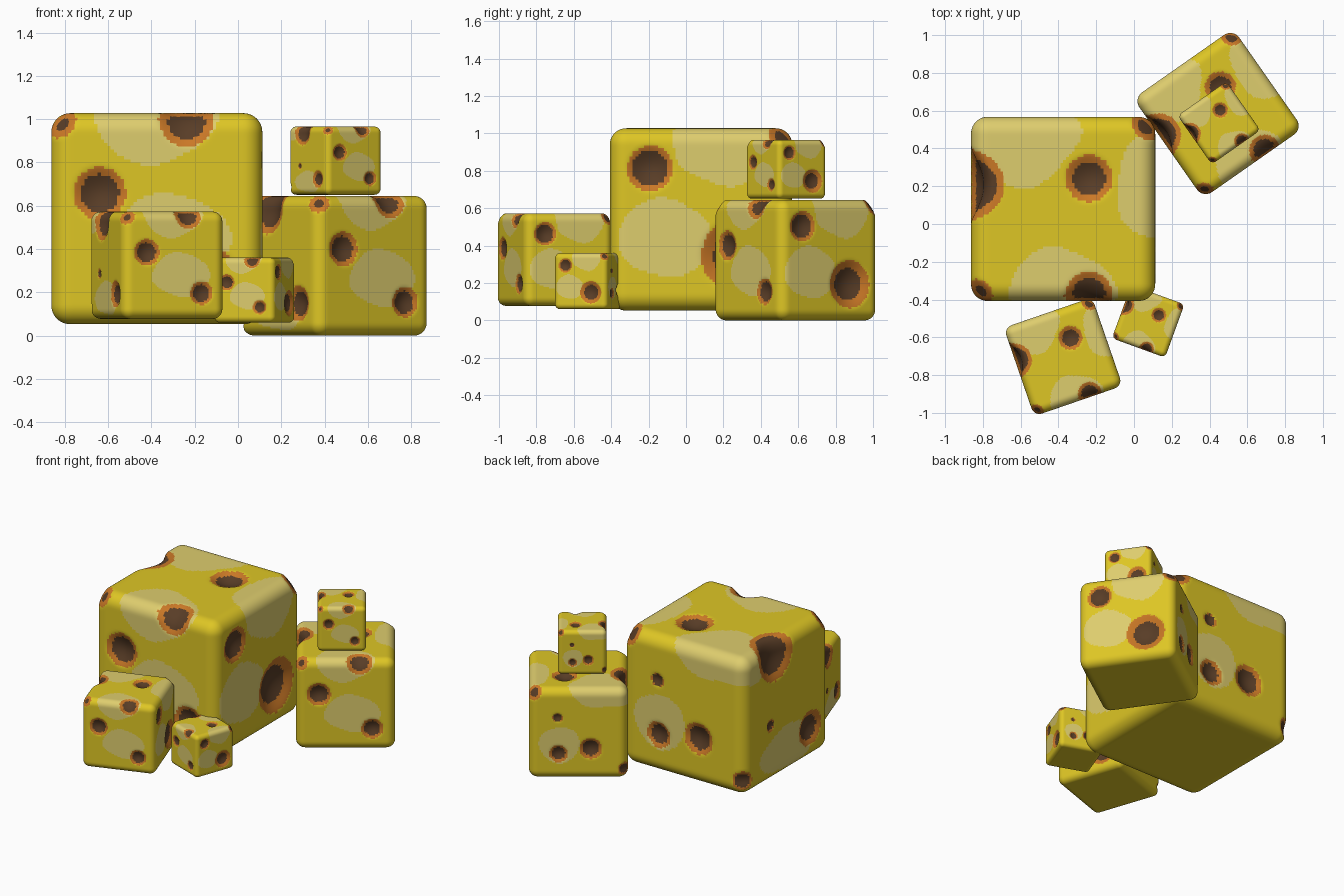
import bpy, bmesh, math
from mathutils import Vector

if "Cube" in bpy.data.objects:
    bpy.data.objects.remove(bpy.data.objects["Cube"])

N = 64          # grid cells per cube edge
ROUND = 0.09    # edge rounding of the unit block


def material(name, rgb):
    m = bpy.data.materials.new(name)
    m.diffuse_color = (*rgb, 1)
    m.use_nodes = True
    m.node_tree.nodes["Principled BSDF"].inputs["Base Color"].default_value = m.diffuse_color
    return m


MATS = [material("cheese yellow", (0.73, 0.565, 0.018)),
        material("pale cheese", (0.73, 0.61, 0.155)),
        material("orange rim", (0.60, 0.19, 0.02)),
        material("dark hole", (0.10, 0.047, 0.02))]


def rounded(p):
    """Move a point of the unit cube to the rounded cube; return point and normal."""
    k = 0.5 - ROUND
    inner = Vector([max(-k, min(k, c)) for c in p])
    n = (p - inner).normalized()
    return inner + n * ROUND, n


# Holes: centre on the unit block, rim radius, dark radius
HOLES = [
    ((0.14, 0.165, 0.5), 0.125, 0.087),      # top
    ((-0.27, -0.5, 0.12), 0.122, 0.088),     # front
    ((0.27, -0.5, -0.26), 0.108, 0.078),
    ((0.14, -0.49, 0.49), 0.13, 0.085),      # front top edge
    ((-0.5, -0.5, 0.5), 0.08, 0.035),        # corners
    ((0.5, 0.5, 0.5), 0.09, 0.05),
    ((-0.49, 0.5, -0.39), 0.07, 0.05),
    ((0.5, -0.28, 0.28), 0.122, 0.095),      # right
    ((0.5, 0.20, -0.20), 0.195, 0.128),
    ((0.21, 0.5, 0.185), 0.05, 0.04),        # back
    ((0.20, 0.5, -0.215), 0.092, 0.065),
    ((-0.125, 0.5, -0.16), 0.112, 0.082),
    ((-0.5, 0.13, 0.42), 0.19, 0.135),       # left
    ((-0.5, -0.265, -0.27), 0.125, 0.085),
    ((-0.5, 0.195, -0.08), 0.045, 0.035),
]
HOLES = [(*rounded(Vector(c)), rim, dark) for c, rim, dark in HOLES]

# Pale patches: centre and radii of wobbly ellipsoids
PATCHES = [
    ((0.07, -0.5, -0.08), (0.31, 0.15, 0.20)),
    ((-0.01, -0.5, 0.5), (0.28, 0.31, 0.23)),
    ((-0.30, 0.46, 0.5), (0.41, 0.35, 0.22)),
    ((0.5, 0.12, 0.5), (0.20, 0.28, 0.30)),
    ((0.5, -0.20, -0.11), (0.15, 0.24, 0.21)),
    ((0.20, 0.5, -0.12), (0.20, 0.15, 0.20)),
    ((-0.5, -0.02, -0.31), (0.15, 0.34, 0.16)),
]


def colour(p):
    for c, n, rim, dark in HOLES:
        d = (p - c).length
        if d < rim * 1.02:
            return 3 if d < dark * 1.04 else 2
    wobble = 0.12 * math.sin(13 * p.x + 5 * p.z + 1) + 0.1 * math.sin(15 * p.y - 9 * p.z)
    for c, r in PATCHES:
        if sum(((p[i] - c[i]) / r[i]) ** 2 for i in range(3)) < 1 + wobble:
            return 1
    return 0


# Unit cheese block: gridded cube, rounded, coloured, then dented
bm = bmesh.new()
for axis in range(3):
    for side in (-0.5, 0.5):
        grid = []
        for i in range(N + 1):
            for j in range(N + 1):
                p = [0, 0, 0]
                p[axis] = side
                p[(axis + 1) % 3] = i / N - 0.5
                p[(axis + 2) % 3] = j / N - 0.5
                grid.append(bm.verts.new(p))
        for i in range(N):
            for j in range(N):
                a = i * (N + 1) + j
                q = [grid[a], grid[a + N + 1], grid[a + N + 2], grid[a + 1]]
                bm.faces.new(q if side > 0 else q[::-1])
bmesh.ops.remove_doubles(bm, verts=bm.verts[:], dist=1e-5)
for v in bm.verts:
    v.co = rounded(v.co)[0]
for f in bm.faces:
    f.material_index = colour(f.calc_center_median())
    f.smooth = True
for v in bm.verts:
    p = v.co.copy()
    for c, n, rim, dark in HOLES:
        t = (p - c).length / (rim * 1.1)
        if t < 1:
            v.co -= n * (0.36 * rim * (1 - t * t) ** 1.5)
mesh = bpy.data.meshes.new("cheese_block")
bm.to_mesh(mesh)
bm.free()
for m in MATS:
    mesh.materials.append(m)

# Five blocks: name, centre, size, turn
for name, loc, size, turn in [
    ("large_block", (-0.375, 0.08, 0.54), 0.975, 0),
    ("right_block", (0.445, 0.585, 0.3225), 0.645, 35),
    ("stacked_block", (0.45, 0.535, 0.808), 0.315, 35),
    ("front_block", (-0.375, -0.703, 0.325), 0.495, 19),
    ("small_block", (0.075, -0.515, 0.21), 0.30, -20),
]:
    ob = bpy.data.objects.new(name, mesh)
    ob.location = loc
    ob.scale = (size,) * 3
    ob.rotation_euler.z = math.radians(turn)
    bpy.context.collection.objects.link(ob)
